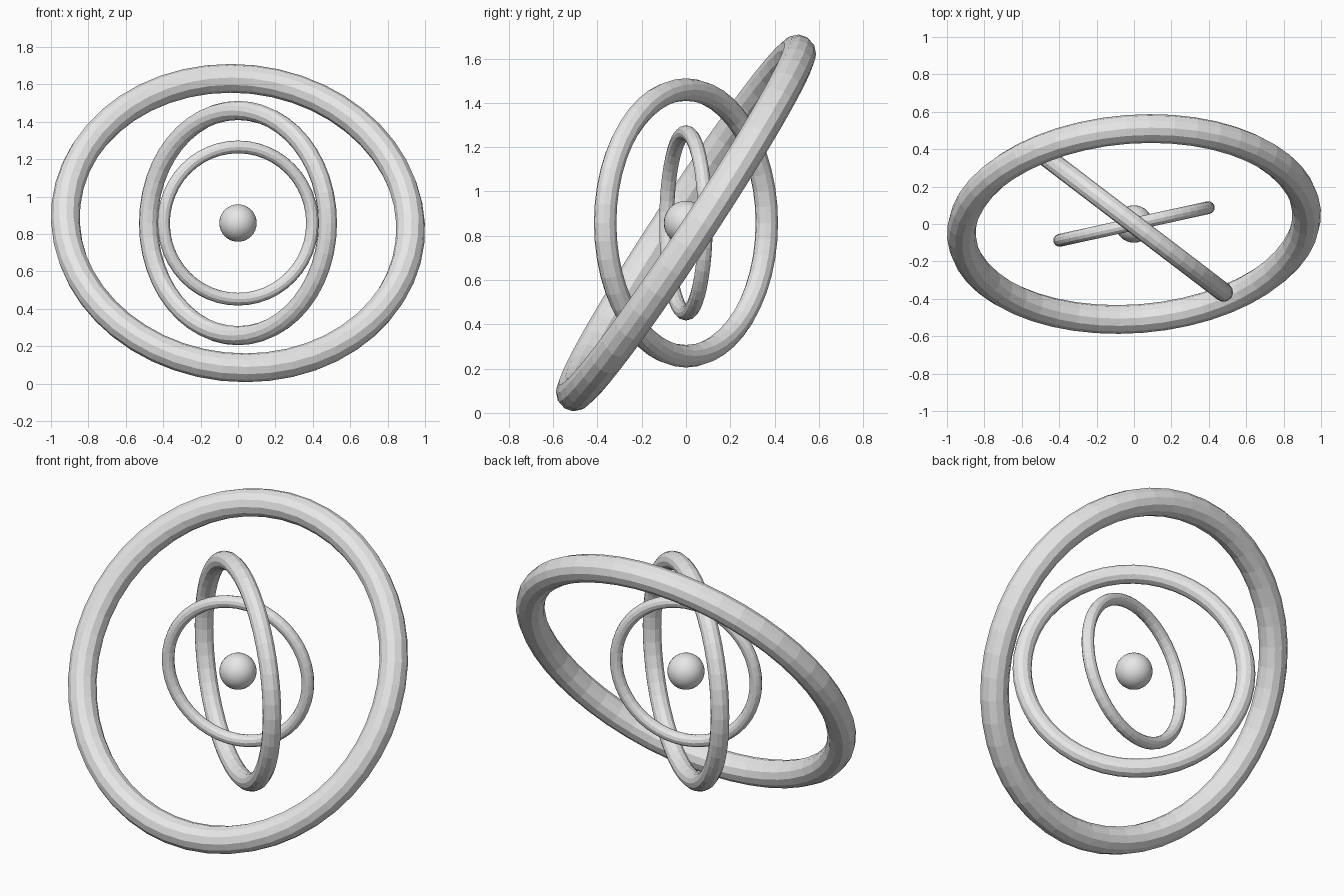
import bpy
from mathutils import Vector

cube = bpy.data.objects.get("Cube")
if cube:
    bpy.data.objects.remove(cube, do_unlink=True)

CENTRE = Vector((0, 0, 0.858))

# One plain grey for every part
grey = bpy.data.materials.new("light grey")
grey.use_nodes = True
colour = (0.8, 0.8, 0.8, 1)
grey.diffuse_color = colour
grey.node_tree.nodes["Principled BSDF"].inputs["Base Color"].default_value = colour


def finish(name):
    obj = bpy.context.object
    obj.name = name
    obj.data.name = name
    obj.data.materials.clear()
    obj.data.materials.append(grey)
    return obj


def ring(name, radius, tube, axis):
    """Faceted ring around the shared centre, its axle along the given axis."""
    turn = Vector(axis).to_track_quat("Z", "Y").to_euler()
    bpy.ops.mesh.primitive_torus_add(
        major_radius=radius, minor_radius=tube,
        major_segments=48, minor_segments=12,
        location=CENTRE, rotation=turn)
    finish(name)
    bpy.ops.object.shade_flat()


# Three nested rings, each tilted differently
ring("outer_ring", 0.925, 0.077, (0.065, -0.834, 0.548))
ring("middle_ring", 0.602, 0.051, (0.606, 0.795, 0))
ring("inner_ring", 0.407, 0.034, (-0.215, 0.977, 0))

# Smooth ball at the centre
bpy.ops.mesh.primitive_uv_sphere_add(segments=32, ring_count=16, radius=0.1, location=CENTRE)
finish("core_ball")
bpy.ops.object.shade_smooth()
